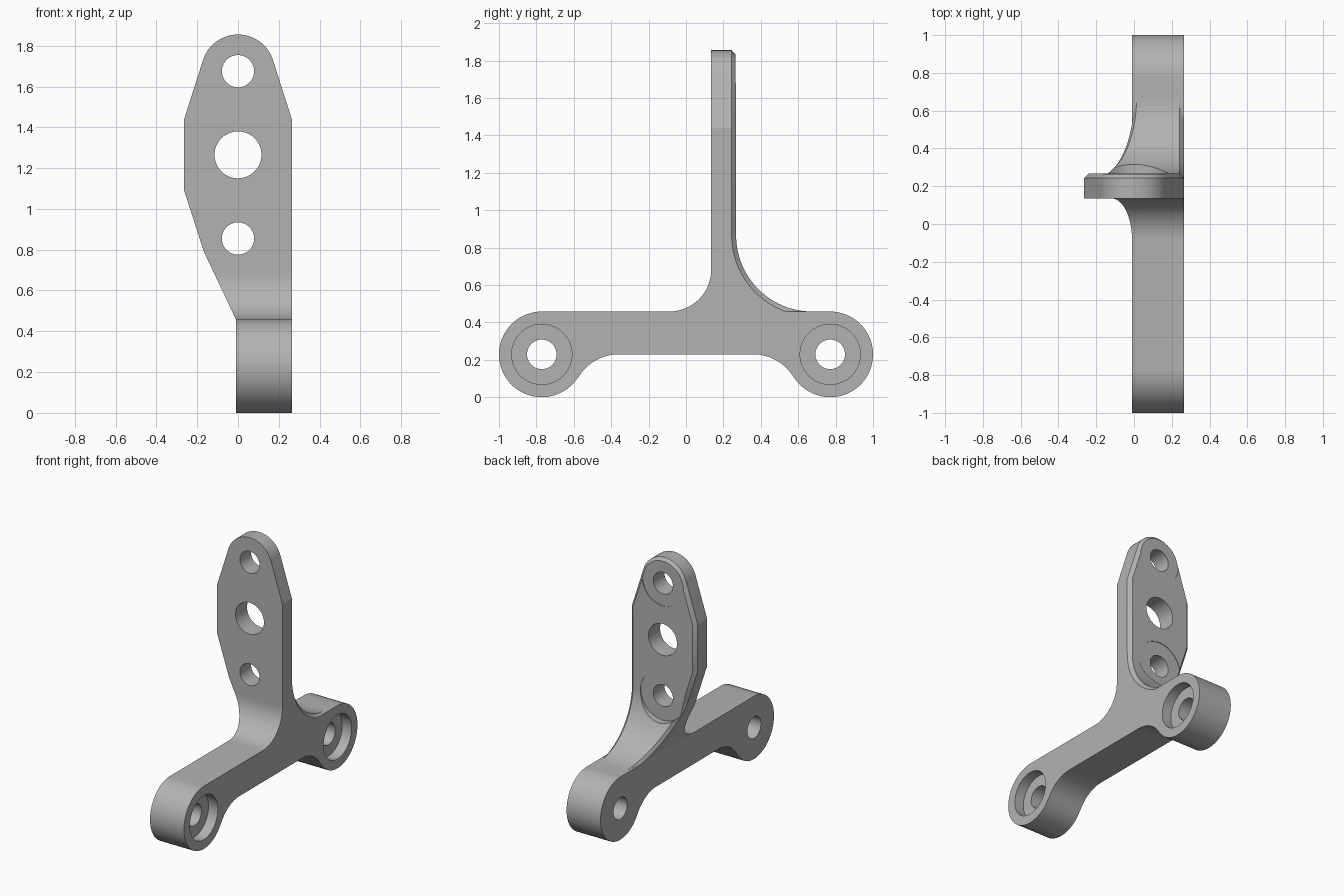
import bpy, bmesh, math
from math import sin, cos, pi, sqrt, radians

if "Cube" in bpy.data.objects:
    bpy.data.objects.remove(bpy.data.objects["Cube"])

R = 0.229            # eye radius, also half the beam's top height
TOP = 2 * R          # top of the beam
EY = 0.771           # eye centre distance
X0, X1 = -0.01, 0.264  # beam sides
CH = 0.024           # chamfer on the back of the plate

steel = bpy.data.materials.new("grey_metal")
steel.diffuse_color = (0.45, 0.45, 0.45, 1)
steel.use_nodes = True
steel.node_tree.nodes["Principled BSDF"].inputs["Base Color"].default_value = steel.diffuse_color


def finish(bm, name):
    bmesh.ops.remove_doubles(bm, verts=bm.verts, dist=1e-5)
    bmesh.ops.recalc_face_normals(bm, faces=bm.faces)
    me = bpy.data.meshes.new(name)
    bm.to_mesh(me)
    bm.free()
    ob = bpy.data.objects.new(name, me)
    bpy.context.collection.objects.link(ob)
    me.materials.append(steel)
    return ob


def boolean(ob, other, op):
    m = ob.modifiers.new("cut", 'BOOLEAN')
    m.object, m.operation, m.solver = other, op, 'EXACT'
    bpy.context.view_layer.objects.active = ob
    bpy.ops.object.modifier_apply(modifier=m.name)
    bpy.data.objects.remove(other)


def drill(ob, axis, centre, r, a, b):
    """Remove a cylinder running from a to b along x or y; centre is (y or x, z)."""
    bm = bmesh.new()
    ring = []
    for i in range(64):
        u, z = centre[0] + r * cos(2 * pi * i / 64), centre[1] + r * sin(2 * pi * i / 64)
        ring.append(bm.verts.new((a, u, z) if axis == 'x' else (u, a, z)))
    face = bm.faces.new(ring)
    out = bmesh.ops.extrude_face_region(bm, geom=[face])["geom"]
    d = (b - a, 0, 0) if axis == 'x' else (0, b - a, 0)
    bmesh.ops.translate(bm, vec=d, verts=[v for v in out if isinstance(v, bmesh.types.BMVert)])
    boolean(ob, finish(bm, "drill"), 'DIFFERENCE')


# Beam: half profile from the underside round the eye to the top, then mirrored
fr, fy = 0.25, 0.36                     # underside fillet
end = math.atan2(fr, EY - fy)
half = []
for i in range(17):
    a = pi / 2 + (end - pi / 2) * i / 16
    half.append((fy + fr * cos(a), R - fr + fr * sin(a)))
for i in range(1, 49):
    a = pi + end + (1.5 * pi - end) * i / 48
    half.append((EY + R * cos(a), R + R * sin(a)))
outline = half + [(-y, z) for y, z in reversed(half)]
bm = bmesh.new()
face = bm.faces.new([bm.verts.new((X0, y, z)) for y, z in outline])
out = bmesh.ops.extrude_face_region(bm, geom=[face])["geom"]
bmesh.ops.translate(bm, vec=(X1 - X0, 0, 0), verts=[v for v in out if isinstance(v, bmesh.types.BMVert)])
bracket = finish(bm, "bracket")

# Upright plate: rows from the rounded top down to the flared foot
ZC, RT = 1.675, 0.18                    # rounded top
BR, FR = 0.407, 0.225                   # back and front foot fillets
YB, YF = 0.268, 0.135                   # back and front plate faces


def back(z, off=0.0):
    d = max(0.0, TOP + BR - max(z, TOP))
    return YB + BR - sqrt(max(0.0, (BR + off) ** 2 - d * d))


def front(z):
    d = max(0.0, TOP + FR - max(z, TOP))
    return YF - FR + sqrt(max(0.0, FR * FR - d * d))


def left(z):
    pts = [(0.0, X0), (TOP, X0), (0.79, -0.167), (1.09, -X1), (1.44, -X1)]
    for (z0, a), (z1, b) in zip(pts, pts[1:]):
        if z <= z1:
            return a + (b - a) * (z - z0) / (z1 - z0)
    return -X1


# each row: left x, right x, z, then the inset left x, right x, z
rows = []
for i in range(21):
    a = radians(90 - 72 * i / 20)
    x, z, q = RT * cos(a), ZC + RT * sin(a), RT - CH
    rows.append((-x, x, z, -q * cos(a), q * cos(a), ZC + q * sin(a)))
zs = [1.44, 1.09, 0.79, 0.40] + [TOP + BR * (1 - sin(radians(90 * i / 28))) for i in range(29)]
for z in sorted(zs, reverse=True):
    rows.append((left(z), X1, z, left(z) + CH, X1 - CH, z))
bm = bmesh.new()
rings = []
for l, r, z, ql, qr, qz in rows:
    yc = back(z, CH)
    pts = [(l, front(z), z), (r, front(z), z), (r, yc, z),
           (qr, back(qz), qz), (ql, back(qz), qz), (l, yc, z)]
    rings.append([bm.verts.new(p) for p in pts])
for a, b in zip(rings, rings[1:]):
    for j in range(6):
        k = (j + 1) % 6
        bm.faces.new((a[j], a[k], b[k], b[j]))
bm.faces.new(rings[-1])
bmesh.ops.remove_doubles(bm, verts=bm.verts, dist=1e-5)
plate = finish(bm, "plate")

# Plate holes and the shallow spot faces behind the small ones
for z in (0.855, 1.675):
    drill(plate, 'y', (0, z), 0.18 if z < 1 else 0.165, YB - 0.004, 0.6)
for z, r in ((0.855, 0.079), (1.265, 0.115), (1.675, 0.079)):
    drill(plate, 'y', (0, z), r, -0.3, 0.7)

# Join, then bore and counterbore both eyes
boolean(bracket, plate, 'UNION')
for y in (-EY, EY):
    drill(bracket, 'x', (y, R), 0.079, -0.5, 0.5)
    drill(bracket, 'x', (y, R), 0.161, X1 - 0.075, 0.5)

bpy.context.view_layer.objects.active = bracket
bracket.select_set(True)
bpy.ops.object.shade_smooth_by_angle(angle=radians(14))
